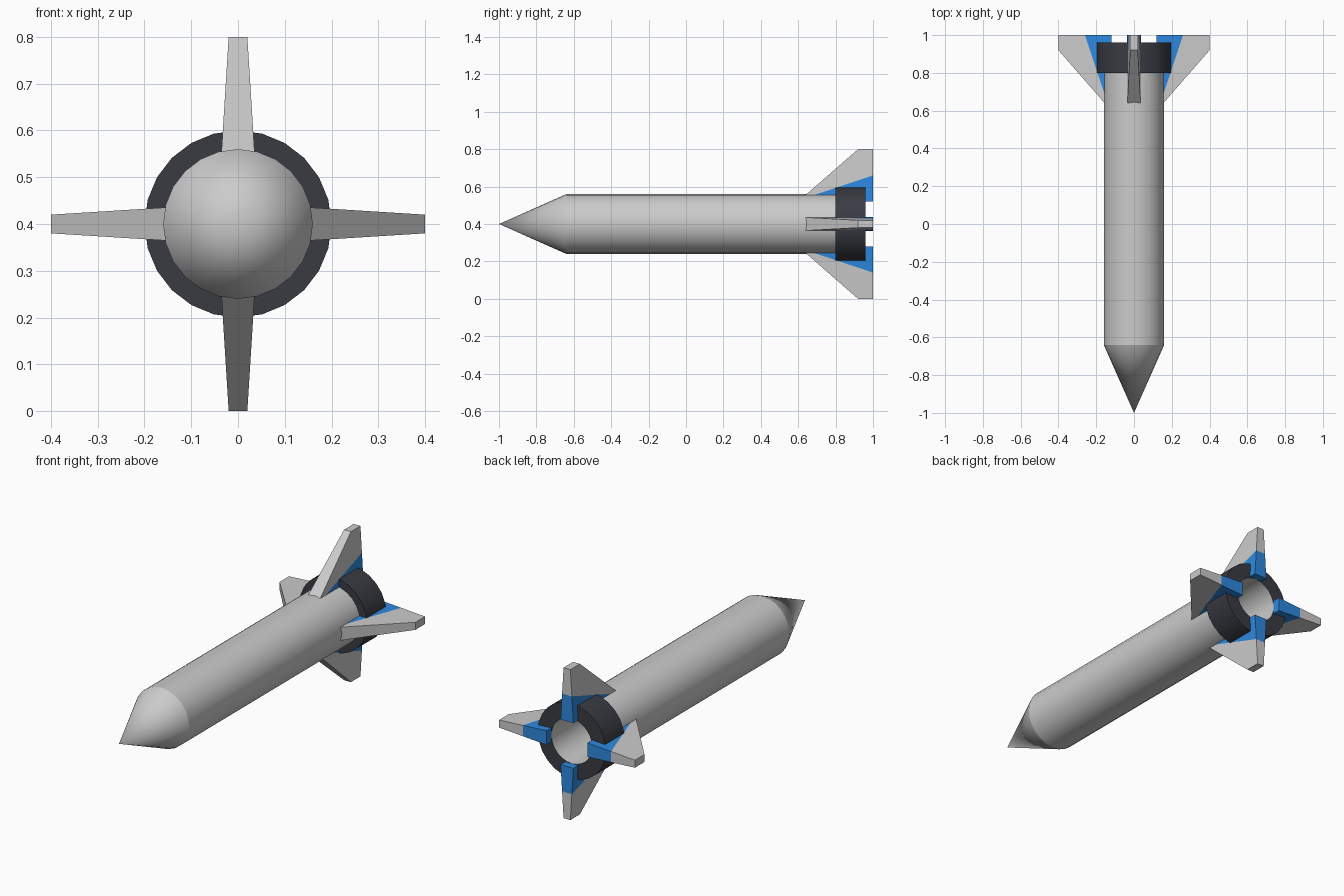
import bpy, bmesh, math
from mathutils import Vector, Matrix

if "Cube" in bpy.data.objects:
    bpy.data.objects.remove(bpy.data.objects["Cube"])

AXIS_Z = 0.4
SIDES = 24


def material(name, color):
    m = bpy.data.materials.new(name)
    m.diffuse_color = color
    m.use_nodes = True
    m.node_tree.nodes["Principled BSDF"].inputs["Base Color"].default_value = m.diffuse_color
    return m


blue = material("blue", (0.027, 0.25, 0.74, 1))
dark = material("dark", (0.04, 0.044, 0.055, 1))
grey = material("grey", (0.8, 0.8, 0.8, 1))


def finish(bm, name, mats=(), smooth=False):
    bmesh.ops.recalc_face_normals(bm, faces=bm.faces)
    me = bpy.data.meshes.new(name)
    bm.to_mesh(me)
    bm.free()
    ob = bpy.data.objects.new(name, me)
    bpy.context.collection.objects.link(ob)
    for m in mats:
        me.materials.append(m)
    if smooth:
        bpy.ops.object.select_all(action='DESELECT')
        ob.select_set(True)
        bpy.context.view_layer.objects.active = ob
        bpy.ops.object.shade_smooth_by_angle(angle=math.radians(20))
    return ob


def lathe(name, profile, mats=()):
    """Spin (y, radius) points around the long axis."""
    bm = bmesh.new()
    vs = [bm.verts.new((r, y, AXIS_Z)) for y, r in profile]
    edges = [bm.edges.new(p) for p in zip(vs, vs[1:])]
    bmesh.ops.spin(bm, geom=vs + edges, cent=(0, 0, AXIS_Z), axis=(0, 1, 0),
                   angle=math.tau, steps=SIDES, use_merge=True)
    bmesh.ops.remove_doubles(bm, verts=bm.verts, dist=1e-5)
    return finish(bm, name, mats, True)


# Nose, tube and hollow tail in one turned profile
lathe("body", [(-1, 0), (-0.64, 0.16), (0.94, 0.16), (0.96, 0.12),
               (0.64, 0.12), (0.64, 0)])

# Dark collar around the tail
lathe("tail_ring", [(0.8, 0.14), (0.8, 0.2), (0.96, 0.2), (0.96, 0.12), (0.8, 0.14)],
      [dark])


# Four tapered fins, painted blue near the tail root
def fin(name, angle):
    outline = [(0.62, 0.138), (0.92, 0.4), (1, 0.4), (1, 0.12), (0.66, 0.12)]
    bm = bmesh.new()
    half = lambda r: 0.035 - 0.015 * (r - 0.16) / 0.24
    left = [bm.verts.new((-half(r), y, r)) for y, r in outline]
    right = [bm.verts.new((half(r), y, r)) for y, r in outline]
    bm.faces.new(left)
    bm.faces.new(right[::-1])
    for i in range(len(outline)):
        j = (i + 1) % len(outline)
        bm.faces.new((left[i], right[i], right[j], left[j]))
    # Paint line runs from the tube surface up to the trailing edge
    co, no = Vector((0, 1, 0.26)), Vector((0, -0.1, 0.3))
    bmesh.ops.bisect_plane(bm, geom=bm.verts[:] + bm.edges[:] + bm.faces[:],
                           plane_co=co, plane_no=no)
    for f in bm.faces:
        f.material_index = int((f.calc_center_median() - co).dot(no) < 0)
    bm.transform(Matrix.Translation((0, 0, AXIS_Z)) @ Matrix.Rotation(angle, 4, 'Y'))
    finish(bm, name, [grey, blue])


for i, side in enumerate(("top", "right", "bottom", "left")):
    fin(side + "_fin", i * math.pi / 2)
